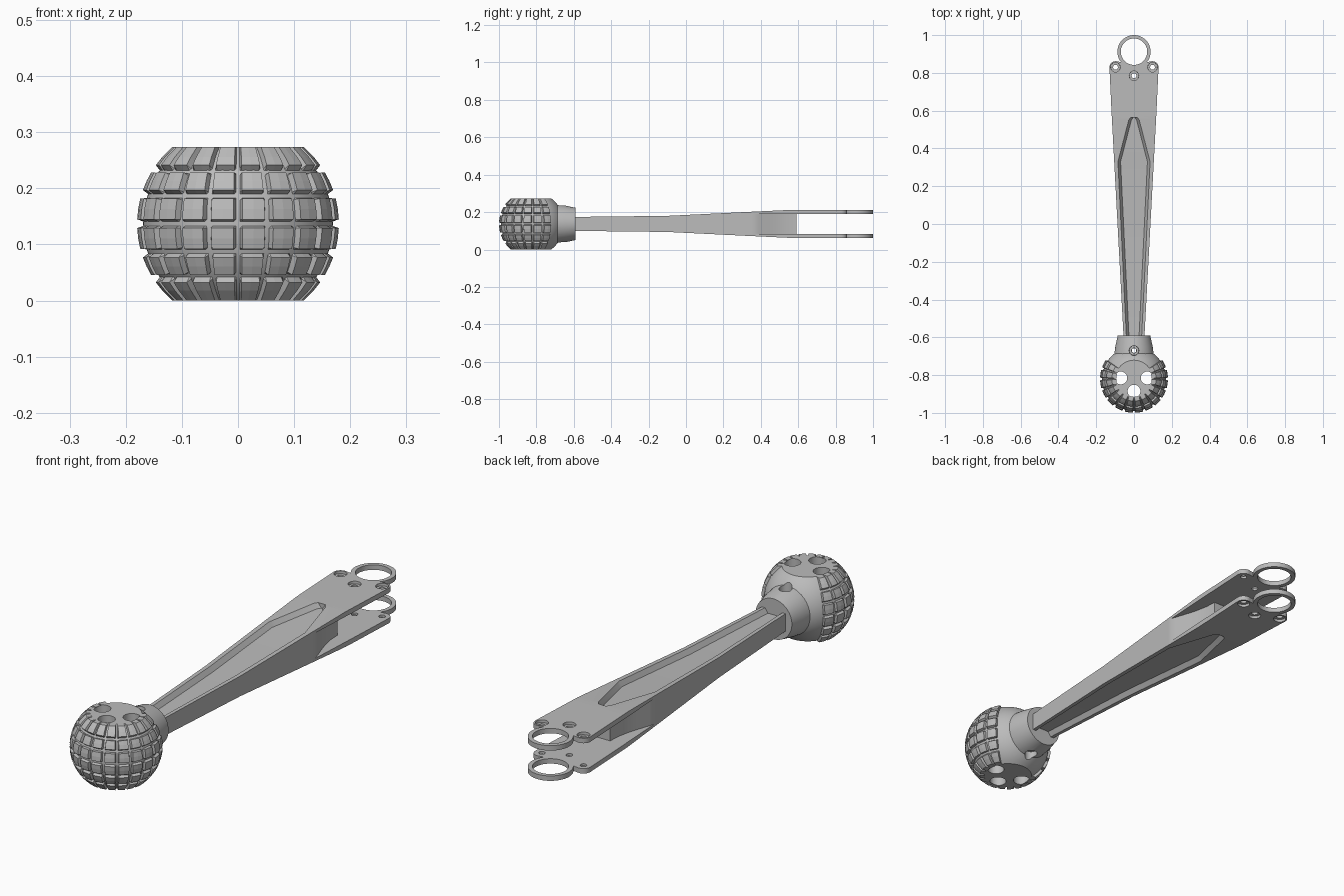
import bpy, bmesh, math
from math import sin, cos, radians, sqrt, asin, degrees, tau

cube = bpy.data.objects.get("Cube")
if cube:
    bpy.data.objects.remove(cube, do_unlink=True)

gray = bpy.data.materials.new("plain gray")
gray.use_nodes = True
gray.diffuse_color = (0.5, 0.5, 0.5, 1)
gray.node_tree.nodes["Principled BSDF"].inputs["Base Color"].default_value = (0.5, 0.5, 0.5, 1)

MID = 0.137            # height of the centre plane
BALL_Y = -0.82
R_PAD, R_CORE = 0.18, 0.169


def add_object(name, bm):
    bmesh.ops.recalc_face_normals(bm, faces=bm.faces)
    mesh = bpy.data.meshes.new(name)
    bm.to_mesh(mesh)
    bm.free()
    mesh.materials.append(gray)
    obj = bpy.data.objects.new(name, mesh)
    bpy.context.collection.objects.link(obj)
    return obj


def loft(name, loops):
    """Skin equal-length loops into a closed solid."""
    bm = bmesh.new()
    rings = [[bm.verts.new(p) for p in loop] for loop in loops]
    n = len(rings[0])
    for a, b in zip(rings, rings[1:]):
        for i in range(n):
            j = (i + 1) % n
            bm.faces.new((a[i], a[j], b[j], b[i]))
    bm.faces.new(rings[0])
    bm.faces.new(rings[-1])
    return add_object(name, bm)


def lathe_z(name, x, y, profile, n=32):
    return loft(name, [[(x + r * cos(tau * i / n), y + r * sin(tau * i / n), z)
                        for i in range(n)] for r, z in profile])


def prism(name, outline, z0, z1):
    return loft(name, [[(x, y, z) for x, y in outline] for z in (z0, z1)])


def boolean(obj, cutters, operation="DIFFERENCE"):
    for cutter in cutters:
        mod = obj.modifiers.new("cut", "BOOLEAN")
        mod.operation, mod.solver, mod.object = operation, "EXACT", cutter
        bpy.context.view_layer.objects.active = obj
        bpy.ops.object.modifier_apply(modifier=mod.name)
        bpy.data.objects.remove(cutter, do_unlink=True)


def screw_hole(x, y, surface, side, depth=0.011):
    """Counterbored through hole entering from the top (1) or bottom (-1)."""
    steps = [(0.028, surface + 0.06), (0.025, surface - depth),
             (0.013, surface - depth), (0.013, surface - 0.06)]
    return lathe_z("hole_cutter", x, y, [(r, MID + side * z) for r, z in steps], 24)


def interp(table, y):
    for (y0, v0), (y1, v1) in zip(table, table[1:]):
        if y <= y1:
            return v0 + (v1 - v0) * (y - y0) / (y1 - y0)
    return table[-1][1]


def arc(cx, cy, r, start, end, n):
    return [(cx + r * cos(radians(start + (end - start) * i / n)),
             cy + r * sin(radians(start + (end - start) * i / n))) for i in range(n + 1)]


# Ball core with flat top and bottom, joined to the collar
cap = asin(MID / R_CORE)
core = lathe_z("ball_core", 0, BALL_Y,
               [(R_CORE * cos(cap * k / 10), MID + R_CORE * sin(cap * k / 10))
                for k in range(-10, 11)], 64)
collar = loft("collar", [[(r * cos(tau * i / 48), y, MID + r * sin(tau * i / 48))
                          for i in range(48)]
                         for y, r in ((-0.72, 0.108), (-0.65, 0.099), (-0.59, 0.086))])
boolean(core, [collar], "UNION")
boolean(core, [lathe_z("hole_cutter", x, y, [(0.034, -0.1), (0.034, 0.4)])
               for x, y in ((-0.07, -0.815), (0.07, -0.815), (0, -0.885))])
boolean(core, [screw_hole(0, -0.67, 0.1, s, 0.025) for s in (1, -1)])
boolean(core, [lathe_z("hole_cutter", 0, -0.67, [(0.012, -0.1), (0.012, 0.4)], 24)])

# Raised grip pads around the front and sides of the ball
bm = bmesh.new()
edge = degrees(asin(MID / R_PAD))
bands = [-edge, -33, -17, 0, 17, 33, edge]
COL = 18


def pad_steps(a, b):
    """Base edge, bevelled top edge, middle, and back down."""
    return [(a + 1, 0), (a + 2.5, 1), ((a + b) / 2, 1), (b - 2.5, 1), (b - 1, 0)]


for lo, hi in zip(bands, bands[1:]):
    for col in range(-7, 7):
        grid = []
        for k, (lat, up_row) in enumerate(pad_steps(lo, hi)):
            flat = (lo == -edge and k < 2) or (hi == edge and k > 2)
            row = []
            for lon, up_col in pad_steps(col * COL, (col + 1) * COL):
                r = R_PAD if up_row and up_col else R_CORE - 0.003
                z = r * sin(radians(lat))
                # The outermost pads are sliced off by the flat ends
                if flat and k in (0, 1, 3, 4) and (k in (0, 4) or abs(z) > MID):
                    z = math.copysign(MID, lat)
                if flat and k in (1, 3):
                    z = math.copysign(MID - 0.0005, lat)
                ring = sqrt(r * r - z * z)
                a = radians(lon)
                row.append(bm.verts.new((ring * sin(a), BALL_Y - ring * cos(a), MID + z)))
            grid.append(row)
        for r0, r1 in zip(grid, grid[1:]):
            for i in range(4):
                bm.faces.new((r0[i], r0[i + 1], r1[i + 1], r1[i]))
pads = add_object("grip_pads", bm)

# Tapered shaft, thickening toward the fork
FORK_Y = 0.59
HALF_H = [(-0.62, 0.037), (-0.1, 0.043), (0.35, 0.065), (0.56, 0.075), (FORK_Y, 0.075)]
HALF_W = [(-0.62, 0.054), (0.8, 0.13)]


def section(y, w0, z0, w1, z1):
    return [(-w0, y, MID + z0), (w0, y, MID + z0), (w1, y, MID + z1), (-w1, y, MID + z1)]


shaft = loft("shaft", [section(y, interp(HALF_W, y), -h, interp(HALF_W, y), h)
                       for y, h in HALF_H])

# Long sloped-wall pocket on the top and bottom of the shaft
POCKET = [(-0.65, 0.024), (0.33, 0.071), (0.55, 0.014), (0.565, 0.003)]
stations = sorted({p[0] for p in POCKET} | {-0.1, 0.35})
for side in (1, -1):
    loops = []
    for y in stations:
        h, w = interp(HALF_H, max(y, -0.62)), interp(POCKET, y)
        loops.append(section(y, w, side * (h - 0.02), w + 0.021, side * (h + 0.01)))
    boolean(shaft, [loft("pocket_cutter", loops)])

# Side scallops that narrow the web into the fork
web = [(0.112, 0.35), (0.1, 0.39), (0.083, 0.44), (0.068, 0.49), (0.058, 0.54),
       (0.054, 0.62), (0.2, 0.62), (0.2, 0.35)]
PLATE_IN, PLATE_OUT = 0.054, 0.075
for side in (1, -1):
    boolean(shaft, [prism("scallop_cutter", [(side * x, y) for x, y in web],
                          MID - PLATE_IN, MID + PLATE_IN)])

# Fork plates with corner lobes and an end ring
RING_Y = 0.912
w = interp(HALF_W, FORK_Y)
right = [(w, FORK_Y)] + arc(0.098, 0.83, 0.032, -5, 110, 10)
outline = (right + arc(0, RING_Y, 0.088, -38, 218, 40)
           + [(-x, y) for x, y in reversed(right)])
plates = []
for name, side in (("upper_fork_plate", 1), ("lower_fork_plate", -1)):
    plate = prism(name, outline, MID + side * PLATE_IN, MID + side * PLATE_OUT)
    boolean(plate, [lathe_z("hole_cutter", 0, RING_Y, [(0.07, -0.1), (0.07, 0.4)], 48)])
    boolean(plate, [screw_hole(x, y, PLATE_OUT, side)
                    for x, y in ((-0.098, 0.83), (0.098, 0.83), (0, 0.785))])
    plates.append(plate)

# Smooth shading with crisp edges
bpy.ops.object.select_all(action="DESELECT")
for obj in [core, shaft] + plates:
    obj.select_set(True)
bpy.context.view_layer.objects.active = core
bpy.ops.object.shade_smooth_by_angle(angle=radians(25))
